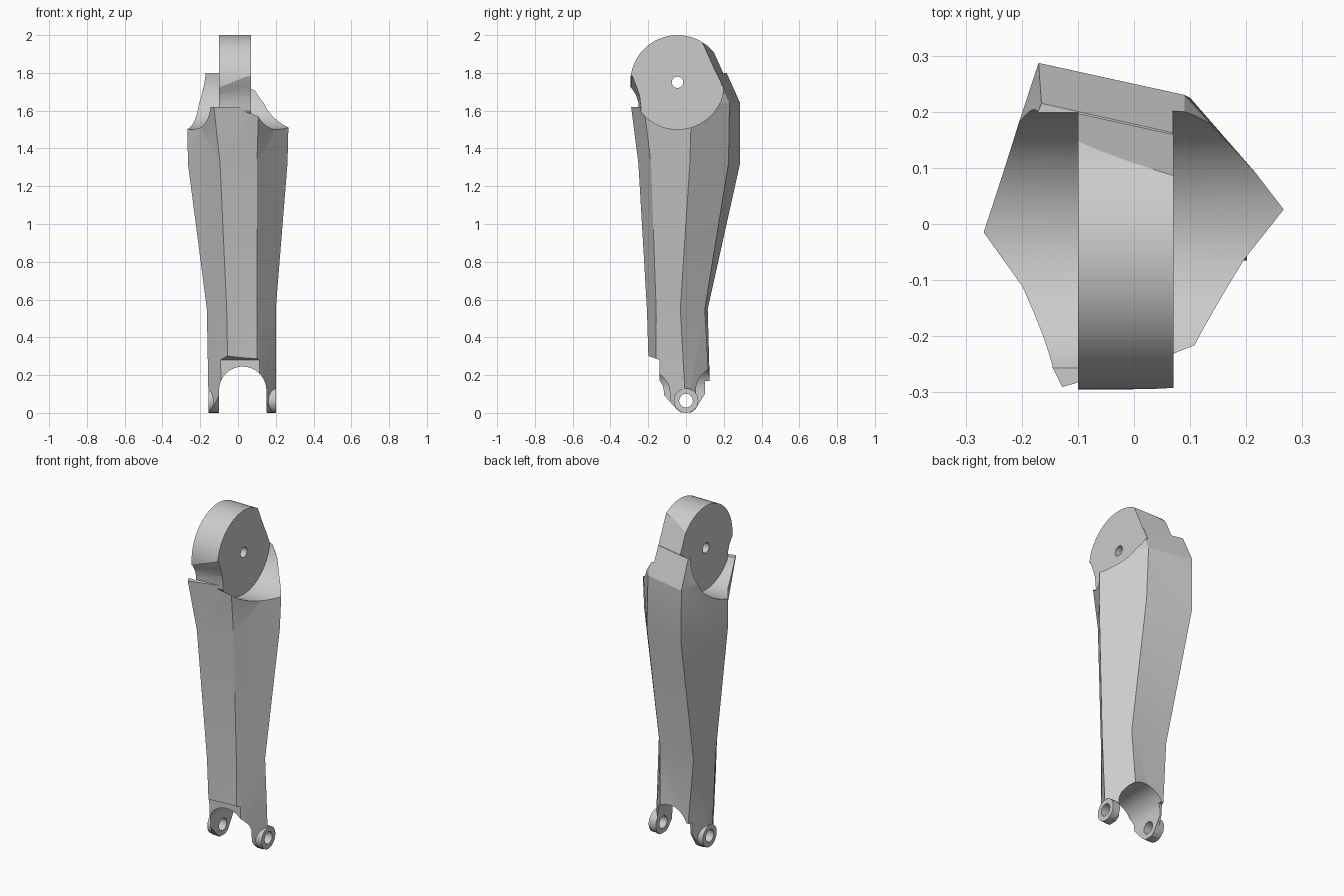
import bpy, bmesh, math
from mathutils import Vector, Matrix

if "Cube" in bpy.data.objects:
    bpy.data.objects.remove(bpy.data.objects["Cube"])

grey = bpy.data.materials.new("plain grey")
grey.use_nodes = True
COLOUR = (0.6, 0.6, 0.6, 1)
grey.diffuse_color = COLOUR
grey.node_tree.nodes["Principled BSDF"].inputs["Base Color"].default_value = COLOUR


def finish(name, bm):
    bmesh.ops.recalc_face_normals(bm, faces=bm.faces)
    mesh = bpy.data.meshes.new(name)
    bm.to_mesh(mesh)
    bm.free()
    mesh.materials.append(grey)
    obj = bpy.data.objects.new(name, mesh)
    bpy.context.collection.objects.link(obj)
    return obj


def loft(name, rings):
    """Closed solid through rings of 3D points."""
    bm = bmesh.new()
    loops = [[bm.verts.new(p) for p in ring] for ring in rings]
    n = len(loops[0])
    for a, b in zip(loops, loops[1:]):
        for i in range(n):
            j = (i + 1) % n
            bm.faces.new((a[i], a[j], b[j], b[i]))
    bm.faces.new(loops[0])
    bm.faces.new(loops[-1])
    bmesh.ops.triangulate(bm, faces=bm.faces)
    return finish(name, bm)


def prism_x(name, x0, x1, profile):
    return loft(name, [[(x, y, z) for y, z in profile] for x in (x0, x1)])


def cylinder_x(name, x0, x1, y, z, r, clip=None):
    """Cylinder along x, optionally sliced by a plane."""
    bm = bmesh.new()
    bmesh.ops.create_cone(bm, cap_ends=True, segments=64, radius1=r, radius2=r, depth=x1 - x0)
    m = Matrix.Translation(((x0 + x1) / 2, y, z)) @ Matrix.Rotation(math.pi / 2, 4, "Y")
    bmesh.ops.transform(bm, matrix=m, verts=bm.verts)
    if clip:
        bmesh.ops.bisect_plane(bm, geom=bm.verts[:] + bm.edges[:] + bm.faces[:],
                               plane_co=clip[0], plane_no=clip[1], clear_outer=True)
        bmesh.ops.holes_fill(bm, edges=[e for e in bm.edges if e.is_boundary])
    return finish(name, bm)


def boolean(target, tool, operation="DIFFERENCE"):
    mod = target.modifiers.new("bool", "BOOLEAN")
    mod.operation, mod.object, mod.solver = operation, tool, "EXACT"
    bpy.context.view_layer.objects.active = target
    bpy.ops.object.modifier_apply(modifier="bool")
    bpy.data.objects.remove(tool)


# Faceted shell: front left, front right, right, back right, back left, left corners
sections = {
    0.002: [(-.05, -.19), (.10, -.16), (.20, 0), (.08, .13), (-.09, .13), (-.155, -.02)],
    0.55: [(-.06, -.207), (.10, -.158), (.20, -.03), (.10, .10), (-.13, .115), (-.165, -.045)],
    1.32: [(-.095, -.252), (.10, -.185), (.262, .02), (.10, .225), (-.168, .286), (-.265, -.015)],
    1.64: [(-.13, -.293), (.11, -.225), (.27, .03), (.09, .23), (-.17, .287), (-.27, -.015)],
    1.8: [(-.13, -.293), (.11, -.225), (.27, .03), (.09, .158), (-.165, .215), (-.26, -.015)],
}
leg = loft("leg_shell", [[(x, y, z) for x, y in ring] for z, ring in sections.items()])

# Fork at the bottom: round arch, front step and tapered arms
arch = [(.025 + .125 * math.cos(a), .12 + .125 * math.sin(a))
        for a in (math.pi * i / 32 for i in range(33))] + [(-.1, -.2), (.15, -.2)]
boolean(leg, loft("arch", [[(x, y, z) for x, z in arch] for y in (-.5, .5)]))
boolean(leg, prism_x("front_taper", -.5, .5,
                     [(-.5, .31), (-.21, .305), (-.14, .28), (-.14, .12),
                      (-.05, .02), (-.02, -.004), (-.02, -.1), (-.5, -.1)]))
boolean(leg, prism_x("back_taper", -.5, .5,
                     [(.5, .17), (.1, .17), (.1, .1), (.05, .02),
                      (.02, -.004), (.02, -.1), (.5, -.1)]))

# Ankle rings at the arm ends
for x0, x1 in ((-.157, -.104), (.154, .201)):
    boolean(leg, cylinder_x("ring", x0, x1, 0, .065, .065), "UNION")
boolean(leg, cylinder_x("pin_hole", -.5, .5, 0, .065, .036))

# Hub recesses on both sides and the open front top
HUB_Y, HUB_Z, HUB_R = -.045, 1.75, .25
boolean(leg, cylinder_x("recess", -.6, -.099, HUB_Y, HUB_Z, HUB_R - .001))
boolean(leg, cylinder_x("recess", .069, .6, HUB_Y, HUB_Z, HUB_R - .001))
boolean(leg, prism_x("front_top", -.7, .7, [(-.6, 1.62), (-.05, 1.62), (-.05, 2.2), (-.6, 2.2)]))

# Hub disc, sliced by the sloping back plane and notched at the front
back_plane = (Vector((.09, .227, 1.64)), Vector((.22, 1, .45)).normalized())
hub = cylinder_x("hub", -.1, .07, HUB_Y, HUB_Z, HUB_R, back_plane)
notch_left = [(-.4, 1.72), (-.29, 1.72), (-.265, 1.68), (-.252, 1.64), (-.25, 1.6), (-.4, 1.6)]
notch_right = [(-.4, 1.79), (-.285, 1.79), (-.262, 1.73), (-.245, 1.68), (-.236, 1.6), (-.4, 1.6)]
boolean(hub, loft("notch", [[(x, y, z) for y, z in side]
                            for x, side in ((-.11, notch_left), (.08, notch_right))]))
boolean(leg, hub, "UNION")
boolean(leg, cylinder_x("axle_hole", -.2, .2, HUB_Y, HUB_Z, .03))

bpy.ops.object.select_all(action="DESELECT")
leg.select_set(True)
bpy.context.view_layer.objects.active = leg
bpy.ops.object.shade_smooth_by_angle(angle=math.radians(15))
